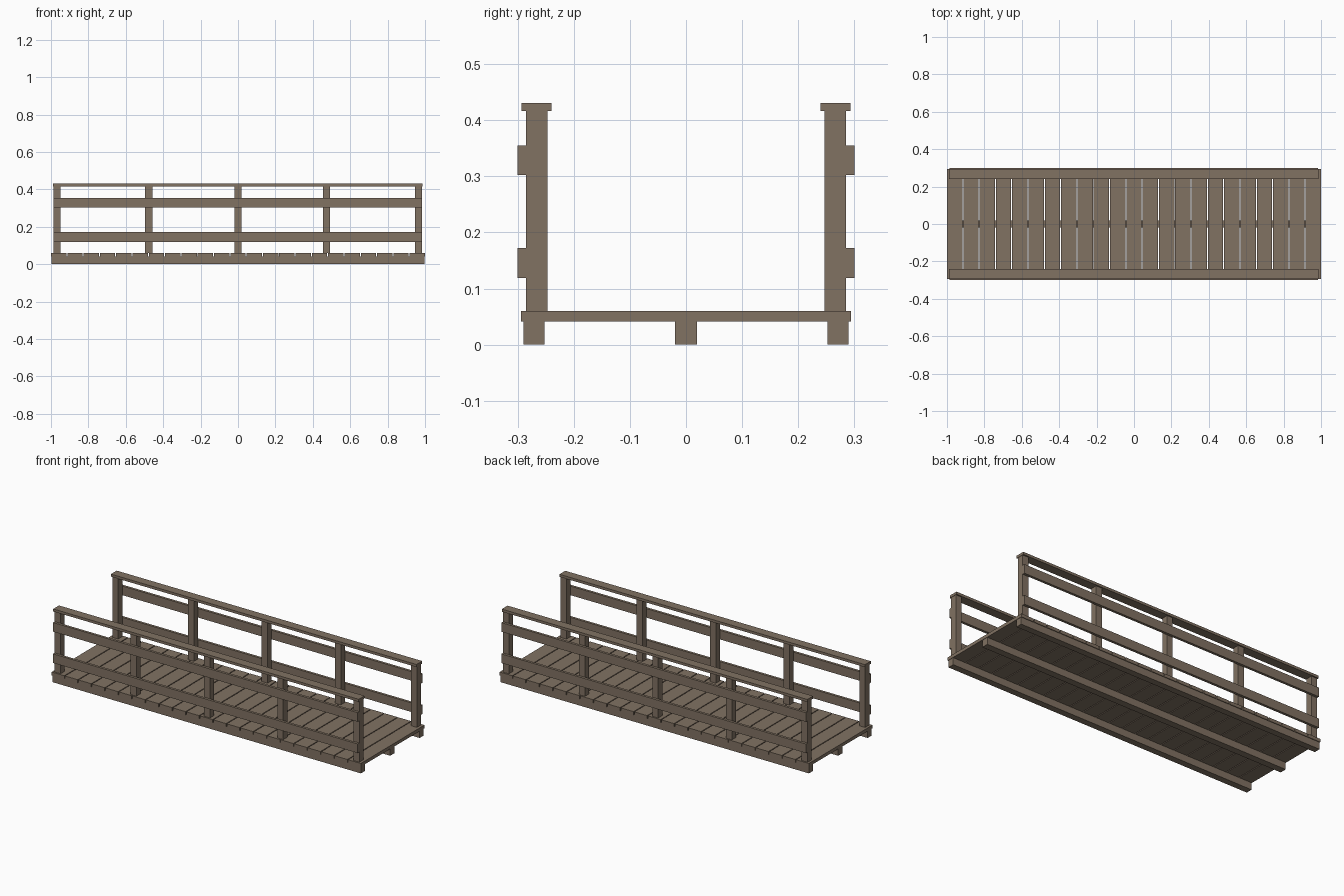
import bpy
import bmesh
from mathutils import Vector

if "Cube" in bpy.data.objects:
    bpy.data.objects.remove(bpy.data.objects["Cube"])

wood = bpy.data.materials.new("weathered_wood")
wood.diffuse_color = (0.22, 0.168, 0.123, 1)
wood.use_nodes = True
wood.node_tree.nodes["Principled BSDF"].inputs["Base Color"].default_value = wood.diffuse_color


def box(name, x, y, z):
    """Box from (min, max) ranges on each axis."""
    bm = bmesh.new()
    bmesh.ops.create_cube(bm, size=1)
    for v in bm.verts:
        v.co = Vector([r[0] if c < 0 else r[1] for c, r in zip(v.co, (x, y, z))])
    mesh = bpy.data.meshes.new(name)
    bm.to_mesh(mesh)
    bm.free()
    mesh.materials.append(wood)
    obj = bpy.data.objects.new(name, mesh)
    bpy.context.collection.objects.link(obj)
    return obj


def side_box(side, name, x, y, z):
    """Box on the front (-1) or back (1) side of the bridge."""
    label = "front" if side < 0 else "back"
    return box(f"{label}_{name}", x, sorted((side * y[0], side * y[1])), z)


# Deck planks with narrow gaps
COUNT, GAP = 23, 0.005
pitch = (2 + GAP) / COUNT
for i in range(COUNT):
    x0 = -1 + i * pitch
    box(f"deck_plank_{i + 1}", (x0, x0 + pitch - GAP), (-0.294, 0.294), (0.041, 0.06))

# Centre beam under the deck
box("centre_beam", (-0.998, 0.998), (-0.02, 0.02), (0, 0.041))

for side in (-1, 1):
    # Outer beam under the deck edge
    side_box(side, "beam", (-0.998, 0.998), (0.252, 0.29), (0, 0.041))
    # Railing posts
    for i, px in enumerate((-0.967, -0.477, -0.001, 0.473, 0.965)):
        side_box(side, f"post_{i + 1}", (px - 0.019, px + 0.019), (0.247, 0.285), (0.06, 0.416))
    # Side rails on the outside of the posts
    side_box(side, "lower_rail", (-0.986, 0.984), (0.285, 0.3), (0.119, 0.172))
    side_box(side, "upper_rail", (-0.986, 0.984), (0.285, 0.3), (0.302, 0.355))
    # Flat handrail on top of the posts
    side_box(side, "handrail", (-0.99, 0.986), (0.24, 0.293), (0.416, 0.431))
